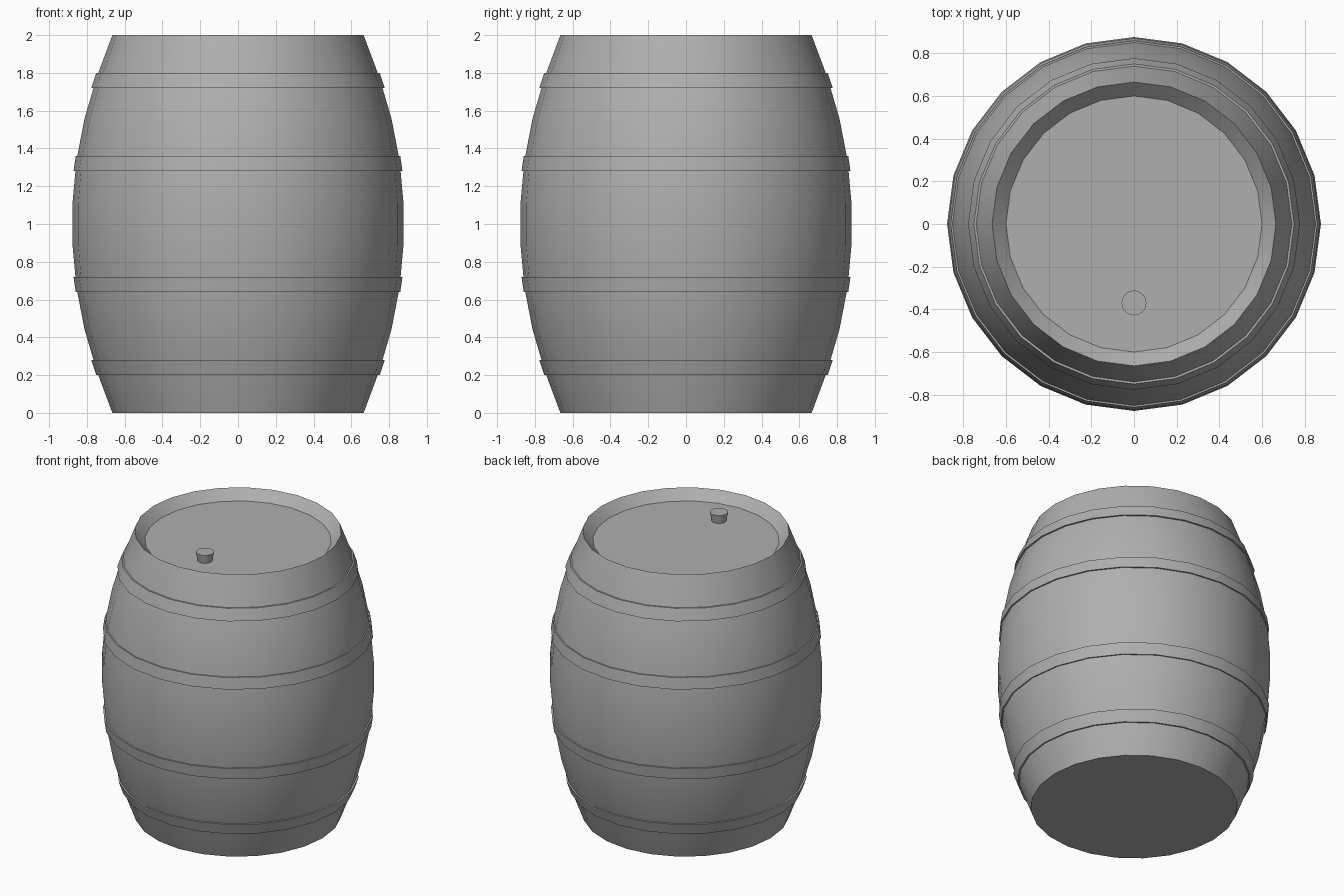
import bpy, bmesh
from math import cos, sin, pi, radians

if "Cube" in bpy.data.objects:
    bpy.data.objects.remove(bpy.data.objects["Cube"])

SIDES = 24

# Mid grey shared by every part
grey = bpy.data.materials.new("mid_grey")
grey.diffuse_color = (0.43, 0.43, 0.43, 1)
grey.use_nodes = True
grey.node_tree.nodes["Principled BSDF"].inputs["Base Color"].default_value = grey.diffuse_color


def lathe(name, profile, sides=SIDES, closed=False, center=(0, 0)):
    """Spin (radius, z) points around z; radius 0 makes a pole."""
    bm = bmesh.new()
    rings = []
    for r, z in profile:
        if r == 0:
            rings.append([bm.verts.new((center[0], center[1], z))] * sides)
        else:
            rings.append([bm.verts.new((center[0] + r * cos(2 * pi * i / sides),
                                        center[1] + r * sin(2 * pi * i / sides), z))
                          for i in range(sides)])
    pairs = list(zip(rings, rings[1:]))
    if closed:
        pairs.append((rings[-1], rings[0]))
    for a, b in pairs:
        for i in range(sides):
            j = (i + 1) % sides
            bm.faces.new(list(dict.fromkeys((a[i], a[j], b[j], b[i]))))
    bmesh.ops.recalc_face_normals(bm, faces=bm.faces)
    mesh = bpy.data.meshes.new(name)
    bm.to_mesh(mesh)
    bm.free()
    mesh.materials.append(grey)
    obj = bpy.data.objects.new(name, mesh)
    bpy.context.collection.objects.link(obj)
    bpy.ops.object.select_all(action='DESELECT')
    obj.select_set(True)
    bpy.context.view_layer.objects.active = obj
    bpy.ops.object.shade_smooth_by_angle(angle=radians(30))
    return obj


# Bulging barrel body with recessed lid
half = [(0.665, 0), (0.748, 0.222), (0.813, 0.444), (0.856, 0.667), (0.876, 0.889)]
wall = half + [(r, 2 - z) for r, z in reversed(half)]
lathe("barrel_body", [(0, 0)] + wall + [(0.6, 1.934), (0, 1.934)])

# Hoops, mirrored about mid height
for label, z0, r0, z1, r1 in (("outer", 0.2, 0.75, 0.28, 0.777),
                              ("inner", 0.64, 0.859, 0.72, 0.871)):
    ring = [(r0 - 0.03, z0), (r0, z0), (r1, z1), (r1 - 0.03, z1)]
    lathe(f"{label}_hoop_bottom", ring, closed=True)
    lathe(f"{label}_hoop_top", [(r, 2 - z) for r, z in ring], closed=True)

# Tapered bung plug in the lid
lathe("bung", [(0, 1.925), (0.046, 1.925), (0.058, 1.995), (0, 1.995)],
      center=(0, -0.37))
